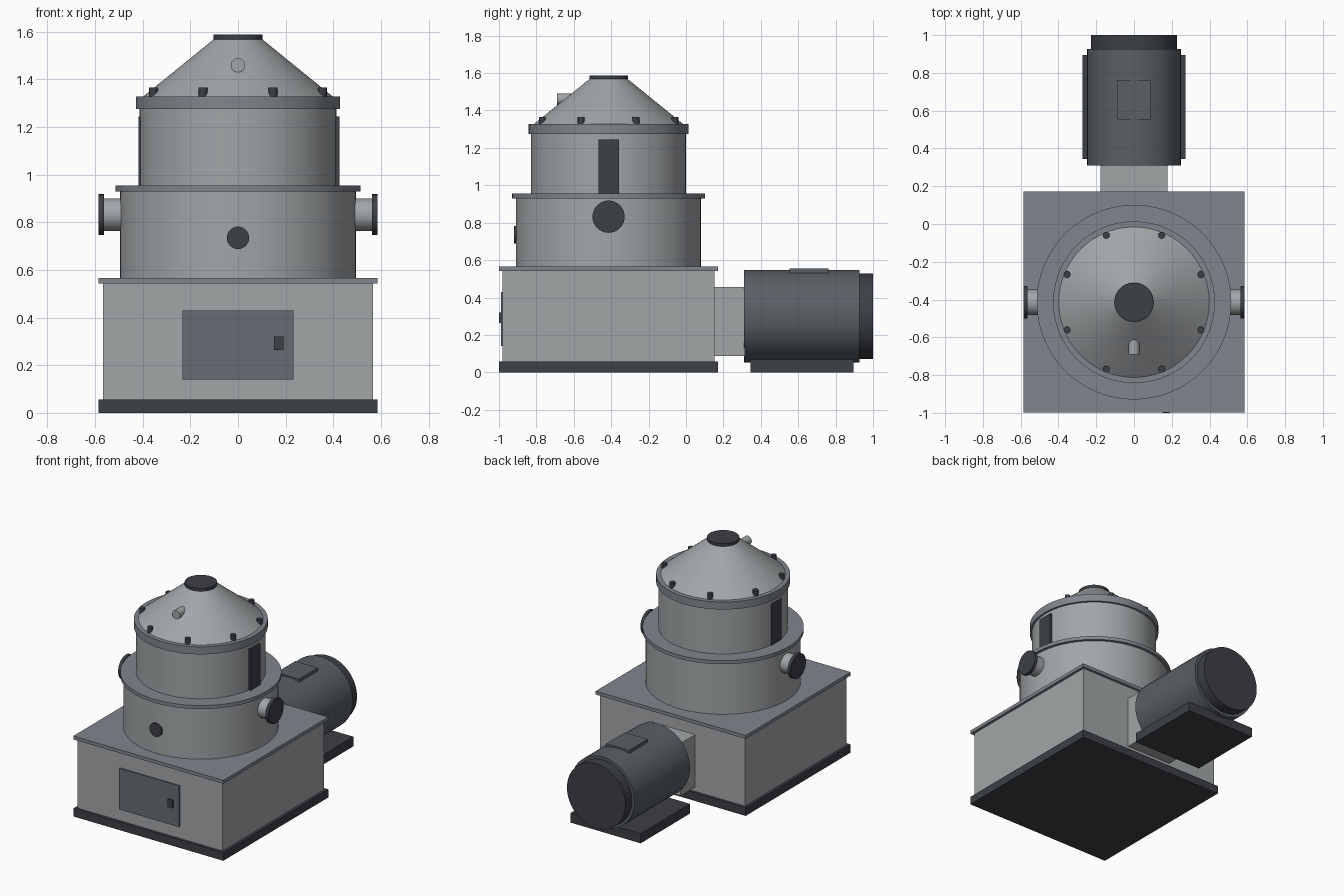
import bpy
from math import pi, cos, sin, radians
from mathutils import Matrix, Vector

if "Cube" in bpy.data.objects:
    bpy.data.objects.remove(bpy.data.objects["Cube"])

CY = -0.414          # centre line of the housing in y


def material(name, r, g, b):
    m = bpy.data.materials.new(name)
    m.diffuse_color = (r, g, b, 1)
    m.use_nodes = True
    m.node_tree.nodes["Principled BSDF"].inputs["Base Color"].default_value = m.diffuse_color
    return m


STEEL = material("steel", 0.36, 0.38, 0.39)
RIM = material("rim_grey", 0.22, 0.24, 0.27)
PANEL = material("panel_grey", 0.13, 0.15, 0.17)
MOTOR = material("motor_grey", 0.10, 0.115, 0.13)
DARK = material("dark", 0.045, 0.05, 0.06)


def finish(name, mat):
    ob = bpy.context.object
    ob.name = ob.data.name = name
    ob.data.materials.append(mat)
    return ob


def box(name, x, y, z, mat):
    """Box from (min, max) ranges."""
    bpy.ops.mesh.primitive_cube_add(size=1)
    ob = finish(name, mat)
    lo, hi = Vector((x[0], y[0], z[0])), Vector((x[1], y[1], z[1]))
    ob.data.transform(Matrix.Translation((lo + hi) / 2) @ Matrix.Diagonal((*(hi - lo), 1)))
    return ob


def cyl(name, a, b, r, mat, r2=None, n=64):
    """Cylinder or cone frustum from point a to point b."""
    a, b = Vector(a), Vector(b)
    bpy.ops.mesh.primitive_cone_add(vertices=n, radius1=r, radius2=r if r2 is None else r2,
                                    depth=(b - a).length)
    ob = finish(name, mat)
    rot = (b - a).to_track_quat('Z', 'Y').to_matrix().to_4x4()
    ob.data.transform(Matrix.Translation((a + b) / 2) @ rot)
    bpy.ops.object.shade_smooth_by_angle(angle=radians(35))
    return ob


def upright(name, z0, z1, r, mat, r2=None):
    return cyl(name, (0, CY, z0), (0, CY, z1), r, mat, r2, 96)


def square(name, half, z0, z1, mat):
    return box(name, (-half, half), (CY - half, CY + half), (z0, z1), mat)


# Square base housing
square("plinth", 0.585, 0, 0.057, DARK)
square("base_housing", 0.566, 0.057, 0.543, STEEL)
square("top_plate", 0.585, 0.543, 0.567, RIM)

# Access door and its latch
box("access_door", (-0.234, 0.234), (-0.99, -0.97), (0.14, 0.43), PANEL)
box("door_latch", (0.152, 0.19), (-1.0, -0.98), (0.264, 0.32), DARK)

# Stacked drums, flanges and conical hood
upright("lower_drum", 0.567, 0.93, 0.495, STEEL)
upright("lower_flange", 0.93, 0.955, 0.515, RIM)
upright("upper_drum", 0.955, 1.275, 0.414, STEEL)
upright("upper_flange", 1.275, 1.328, 0.428, RIM)
upright("hood_cone", 1.328, 1.57, 0.398, STEEL, 0.1)
upright("hood_cap", 1.568, 1.588, 0.103, DARK)

# Flange bolts
for i in range(8):
    t = radians(22.5 + 45 * i)
    x, y = 0.384 * cos(t), CY + 0.384 * sin(t)
    cyl(f"flange_bolt_{i + 1}", (x, y, 1.32), (x, y, 1.366), 0.018, DARK, n=12)

# Spout on the hood and plug on the lower drum
cyl("hood_spout", (0, -0.55, 1.46), (0, -0.69, 1.46), 0.03, STEEL, n=32)
cyl("drum_plug", (0, -0.85, 0.735), (0, -0.92, 0.735), 0.047, DARK, n=32)

# Side pipes with end flanges, and side slots on the upper drum
for s, side, out in ((1, "right", 0.427), (-1, "left", 0.417)):
    cyl(f"{side}_pipe", (s * 0.44, CY, 0.832), (s * 0.575, CY, 0.832), 0.068, STEEL, n=48)
    cyl(f"{side}_pipe_flange", (s * 0.563, CY, 0.832), (s * 0.585, CY, 0.832), 0.086, DARK, n=48)
    box(f"{side}_slot_panel", sorted((s * 0.395, s * out)), (CY - 0.055, CY + 0.055),
        (0.955, 1.245), DARK)

# Drive motor behind the housing
box("motor_coupling", (-0.178, 0.178), (0.15, 0.315), (0.088, 0.457), STEEL)
cyl("motor_body", (0, 0.31, 0.3), (0, 0.927, 0.3), 0.248, MOTOR)
cyl("motor_end_cap", (0, 0.925, 0.3), (0, 1.0, 0.3), 0.228, DARK)
box("motor_foot", (-0.273, 0.273), (0.345, 0.895), (0, 0.068), DARK)
box("terminal_box", (-0.088, 0.088), (0.553, 0.763), (0.527, 0.555), MOTOR)
